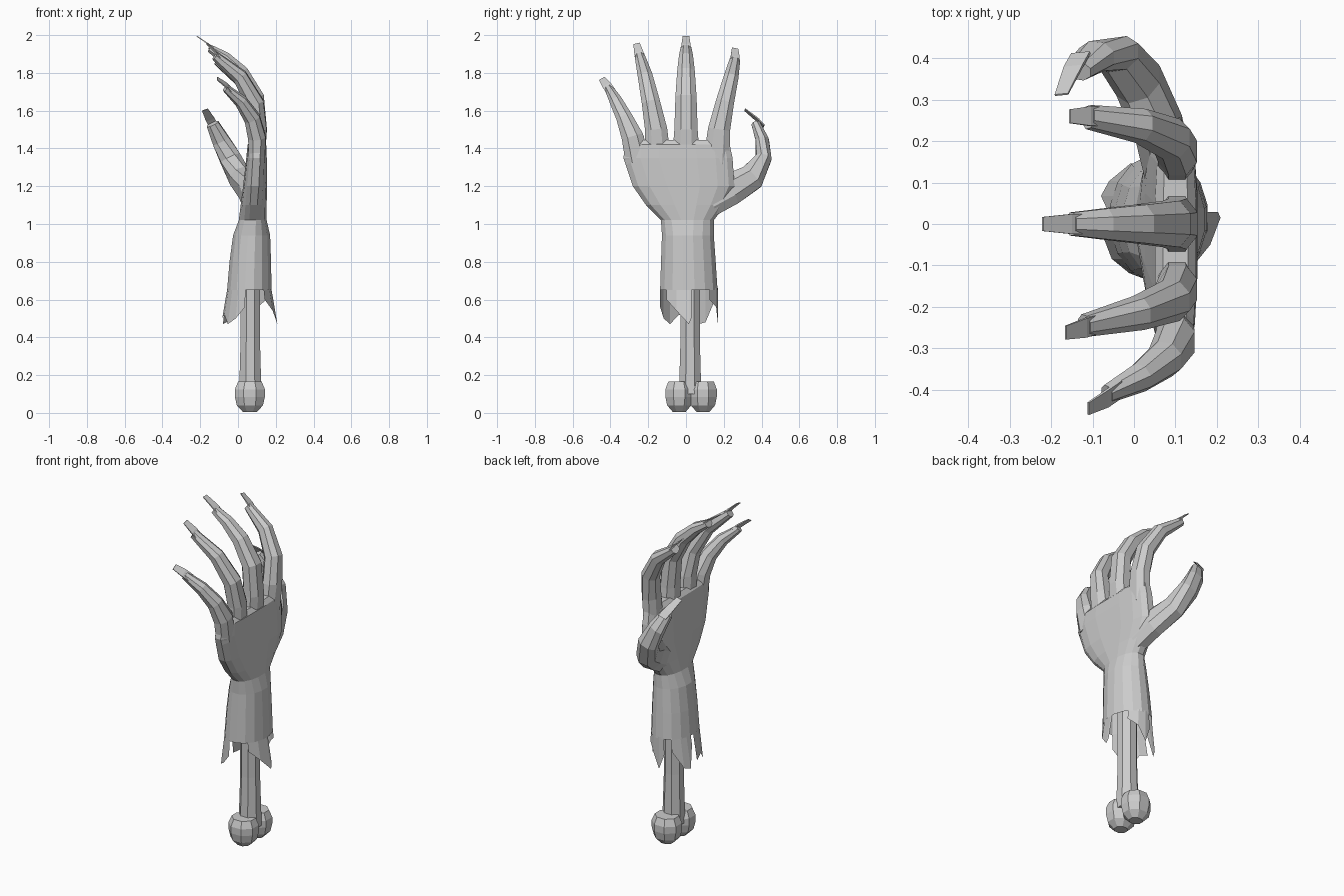
import bpy, bmesh, math
from mathutils import Vector as V

if "Cube" in bpy.data.objects:
    bpy.data.objects.remove(bpy.data.objects["Cube"])


def finish(bm, name, fix=True):
    if fix:
        bmesh.ops.recalc_face_normals(bm, faces=bm.faces)
    me = bpy.data.meshes.new(name)
    bm.to_mesh(me)
    bm.free()
    ob = bpy.data.objects.new(name, me)
    bpy.context.collection.objects.link(ob)
    return ob


def skin(bm, rings, cap0=True, cap1=True):
    vs = [[bm.verts.new(p) for p in r] for r in rings]
    n = len(vs[0])
    for a, b in zip(vs, vs[1:]):
        for i in range(n):
            j = (i + 1) % n
            bm.faces.new((a[i], a[j], b[j], b[i]))
    if cap0:
        bm.faces.new(vs[0][::-1])
    if cap1:
        bm.faces.new(vs[-1])


def oval(c, u, v, n, p=1.0):
    pw = lambda t: math.copysign(abs(t) ** p, t)
    return [c + u * pw(math.cos(2 * math.pi * (i + .5) / n)) + v * pw(math.sin(2 * math.pi * (i + .5) / n))
            for i in range(n)]


# finger: points are (x, y, z, half width, half thickness), with a thin pointed nail at the end
def finger(name, pts, nail_tip, nail_axis=None):
    cs = [V(p[:3]) for p in pts]
    rings = []
    for i, p in enumerate(pts):
        t = (cs[min(i + 1, len(cs) - 1)] - cs[max(i - 1, 0)]).normalized()
        w = t.cross(V((1, 0, 0))).normalized()
        n = w.cross(t) * -1
        rings.append(oval(cs[i], w * p[3], n * p[4], 8, .9))
    bm = bmesh.new()
    skin(bm, rings)
    finish(bm, name)
    # nail
    tip = V(nail_tip)
    w = V(nail_axis).normalized() if nail_axis else w
    end = cs[-1]
    d = (tip - end).normalized()
    up = w.cross(d).normalized()
    if up.z < 0:
        up = -up
    off = pts[-1][4] * .75
    start = end - d * .035 + up * off
    bm = bmesh.new()
    skin(bm, [oval(start, w * .034, up * .005, 4), oval(end + d * .015 + up * off * .8, w * .034, up * .005, 4),
              oval(tip, w * .024, up * .003, 4)])
    finish(bm, name + "_nail")


# forearm skin, wrist and palm: z, centre x, half x, min y, max y, squareness
sections = [(.65, .06, .12, -.14, .17, 1), (.8, .065, .112, -.135, .16, 1), (.94, .072, .10, -.13, .15, 1),
            (1.02, .078, .075, -.135, .15, .9), (1.1, .083, .07, -.215, .21, .8), (1.2, .09, .064, -.285, .26, .7),
            (1.35, .098, .055, -.335, .25, .65), (1.42, .10, .05, -.325, .235, .65), (1.445, .10, .03, -.30, .22, .65)]
bm = bmesh.new()
skin(bm, [oval(V((cx, (a + b) / 2, z)), V((rx, 0, 0)), V((0, (b - a) / 2, 0)), 16, p)
          for z, cx, rx, a, b, p in sections], cap0=False)
finish(bm, "palm_and_forearm")

# torn skin strips: angle round the arm and lower edge height
strips = [[(-50, .6), (-25, .54), (0, .47), (5, .5)],
          [(-180, .5), (-160, .52), (-140, .47), (-120, .5), (-100, .56)],
          [(45, .6), (70, .56), (90, .47), (104, .56)],
          [(122, .58), (145, .48), (160, .47), (172, .6)]]
bm = bmesh.new()


def rim(a, z):
    a = math.radians(a)
    return bm.verts.new((.06 + (.118 + .17 * (.65 - z)) * math.cos(a), .015 + .154 * math.sin(a), z))


for s in strips:
    top = [rim(a, .66) for a, z in s]
    low = [rim(a, z) for a, z in s]
    for i in range(len(s) - 1):
        bm.faces.new((low[i], low[i + 1], top[i + 1], top[i]))
finish(bm, "torn_skin", fix=False)

# fingers
finger("little_finger", [(.10, -.255, 1.33, .07, .045), (.10, -.283, 1.46, .062, .05), (.075, -.325, 1.56, .046, .045),
                         (.015, -.37, 1.65, .036, .035), (-.065, -.41, 1.72, .024, .02)], (-.11, -.445, 1.77))
finger("ring_finger", [(.10, -.15, 1.34, .075, .045), (.105, -.158, 1.5, .063, .05), (.09, -.185, 1.64, .052, .05),
                       (.01, -.215, 1.78, .042, .042), (-.12, -.245, 1.89, .028, .024)], (-.165, -.262, 1.955))
finger("middle_finger", [(.10, 0, 1.34, .08, .045), (.105, 0, 1.5, .066, .052), (.09, 0, 1.67, .06, .052),
                         (.015, 0, 1.8, .05, .045), (-.07, 0, 1.88, .04, .035), (-.15, 0, 1.93, .03, .022)], (-.22, 0, 1.995))
finger("index_finger", [(.10, .16, 1.32, .075, .045), (.105, .175, 1.5, .063, .05), (.09, .205, 1.64, .052, .05),
                        (.015, .237, 1.77, .042, .042), (-.11, .258, 1.865, .03, .025)], (-.155, .26, 1.93))
finger("thumb", [(.085, .12, 1.12, .09, .06), (.06, .23, 1.18, .09, .062), (.01, .345, 1.245, .075, .06),
                 (-.04, .41, 1.345, .045, .06), (-.09, .405, 1.44, .037, .05), (-.135, .37, 1.53, .025, .035)],
       (-.175, .312, 1.605), (1, .1, .35))

# bone shaft with two rounded knobs
bm = bmesh.new()
skin(bm, [oval(V((.065, .022, z)), V((r, 0, 0)), V((0, r, 0)), 8)
          for z, r in ((.1, .066), (.17, .062), (.4, .055), (.75, .055), (.9, .05))])
finish(bm, "bone_shaft")
for side in (-1, 1):
    bm = bmesh.new()
    c = .027 + side * .063
    skin(bm, [oval(V((.063, c, z)), V((r, 0, 0)), V((0, r * .92, 0)), 8)
              for z, r in ((.005, .04), (.04, .075), (.085, .086), (.125, .086), (.165, .068))])
    finish(bm, "bone_knob_left" if side < 0 else "bone_knob_right")
